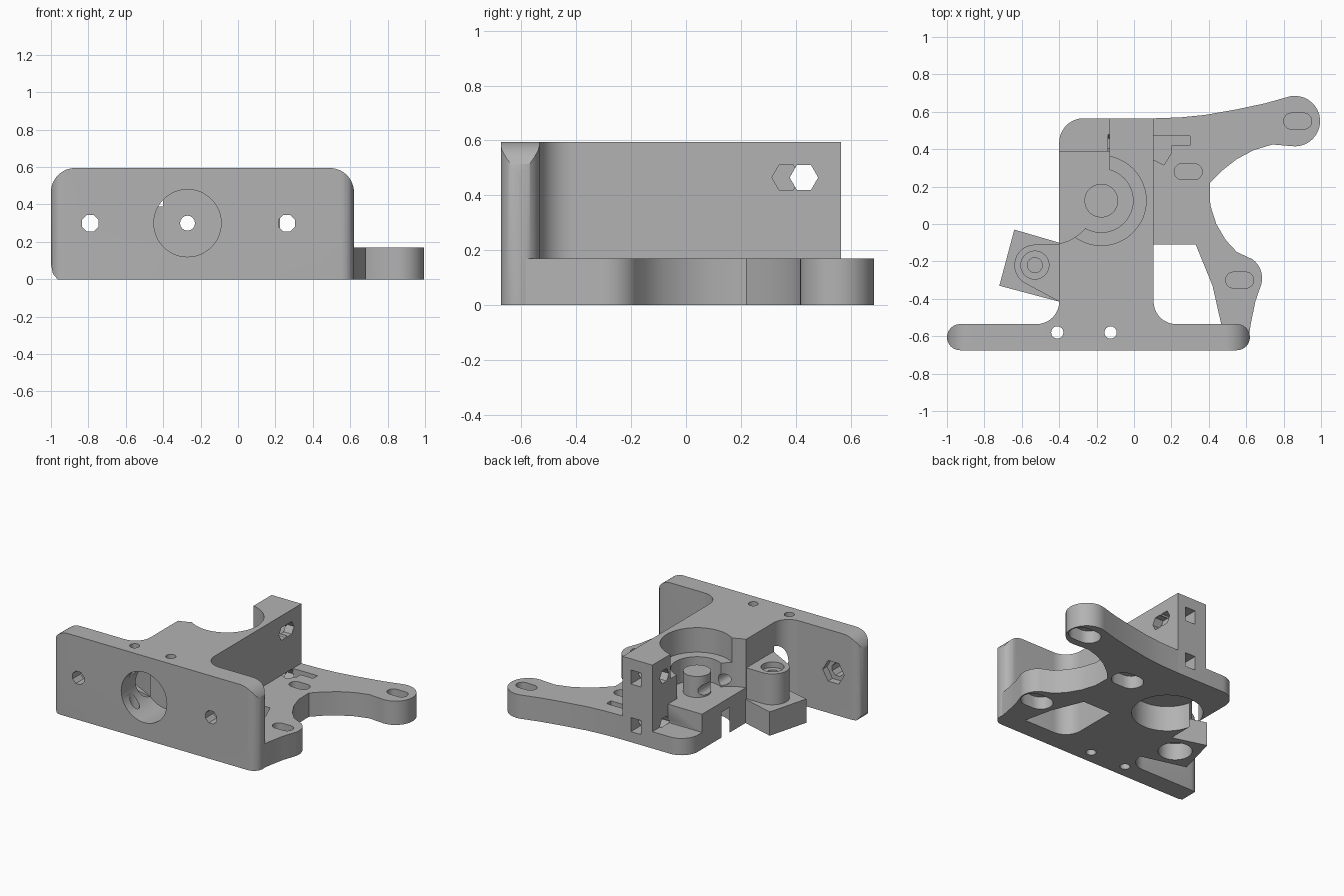
import bpy, bmesh
from math import cos, sin, radians, pi
from mathutils import Matrix

cube = bpy.data.objects.get("Cube")
if cube:
    bpy.data.objects.remove(cube, do_unlink=True)

H = 0.595      # full height
BASE = 0.17    # thickness of the low arms

grey = bpy.data.materials.new("plain_grey")
grey.use_nodes = True
grey.diffuse_color = (0.45, 0.45, 0.45, 1)
grey.node_tree.nodes["Principled BSDF"].inputs["Base Color"].default_value = (0.45, 0.45, 0.45, 1)


def arc(cx, cy, r, a0, a1, n=12):
    """Points on an arc, angles in degrees."""
    steps = [radians(a0 + (a1 - a0) * i / n) for i in range(n + 1)]
    return [(cx + r * cos(a), cy + r * sin(a)) for a in steps]


def prism(name, pts, lo, hi, axis="z"):
    """Extrude an outline along an axis; outlines for x are (y, z), for y are (x, z)."""
    place = {"x": lambda a, b, h: (h, a, b),
             "y": lambda a, b, h: (a, h, b),
             "z": lambda a, b, h: (a, b, h)}[axis]
    bm = bmesh.new()
    low = [bm.verts.new(place(a, b, lo)) for a, b in pts]
    high = [bm.verts.new(place(a, b, hi)) for a, b in pts]
    bm.faces.new(low)
    bm.faces.new(high)
    for i in range(len(pts)):
        j = (i + 1) % len(pts)
        bm.faces.new((low[i], low[j], high[j], high[i]))
    bmesh.ops.recalc_face_normals(bm, faces=bm.faces)
    mesh = bpy.data.meshes.new(name)
    bm.to_mesh(mesh)
    bm.free()
    mesh.materials.append(grey)
    ob = bpy.data.objects.new(name, mesh)
    bpy.context.collection.objects.link(ob)
    return ob


def disc(cx, cy, r, n=48, turn=0):
    return arc(cx, cy, r, turn, turn + 360 * (n - 1) / n, n - 1)


def rect(x0, x1, y0, y1):
    return [(x0, y0), (x1, y0), (x1, y1), (x0, y1)]


def slot(cx, cy, half, r):
    return arc(cx + half, cy, r, -90, 90) + arc(cx - half, cy, r, 90, 270)


def boolean(ob, tools, operation="DIFFERENCE"):
    bpy.context.view_layer.objects.active = ob
    for tool in tools:
        mod = ob.modifiers.new("cut", "BOOLEAN")
        mod.operation, mod.solver, mod.object = operation, "EXACT", tool
        bpy.ops.object.modifier_apply(modifier=mod.name)


def cutter(pts, lo, hi, axis="z"):
    ob = prism("cutter", pts, lo, hi, axis)
    ob.hide_render = True
    cutters.append(ob)
    return ob


cutters = []

# Front plate: rounded ends, rounded upper corners
plate = prism("front_plate",
              arc(0.55, -0.605, 0.07, -90, 90) + arc(-0.93, -0.605, 0.07, 90, 270), 0, H)
face = [(0.62, 0)] + arc(0.49, H - 0.13, 0.13, 0, 90) + arc(-0.87, H - 0.13, 0.13, 90, 180) \
    + [(-1, 0.08), (-0.99, 0.03), (-0.965, 0)]
boolean(plate, [cutter(face, -1, 0, "y")], "INTERSECT")

# Main body with fillets running into the plate
body = prism("main_body",
             arc(0.225, -0.415, 0.12, 270, 180) + [(0.105, 0.565)]
             + arc(-0.27, 0.435, 0.13, 90, 180) + arc(-0.52, -0.415, 0.12, 0, -90), 0, H)

# Low arms reaching out to the mounting ears
arms = prism("mounting_arms",
             [(0.105, 0.565), (0.25, 0.57), (0.38, 0.583), (0.55, 0.613), (0.7, 0.645)]
             + arc(0.86, 0.55, 0.135, 110, -100, 20)
             + [(0.74, 0.425), (0.64, 0.395), (0.55, 0.347), (0.47, 0.285), (0.405, 0.22),
                (0.408, 0.1), (0.44, 0.0), (0.49, -0.085), (0.55, -0.15)]
             + arc(0.56, -0.29, 0.125, 55, -15, 8)
             + [(0.65, -0.41), (0.625, -0.53), (0.615, -0.6), (0.465, -0.6), (0.465, -0.53),
                (0.42, -0.33), (0.33, -0.11), (0.105, -0.11)], 0, BASE)

# Hinge block and boss on the right side
hinge = prism("hinge_block", [(-0.4, -0.1), (-0.64, -0.03), (-0.72, -0.33), (-0.4, -0.415)], 0, BASE)
boss = prism("hinge_boss",
             [(-0.4, -0.11)] + arc(-0.53, -0.22, 0.11, 90, 240) + [(-0.4, -0.415)], BASE, 0.39)

# Gear chamber: open side, idler clearance, stepped pocket, bearing seat below
boolean(body, [
    cutter(rect(-0.6, -0.13, 0.39, 0.8), 0.12, 1),
    cutter(rect(-0.6, -0.13, 0.14, 0.41), 0.25, 1),
    cutter(disc(-0.45, 0.14, 0.25), 0.25, 1),
    cutter(disc(-0.175, 0.125, 0.24), 0.42, 1),
    cutter(disc(-0.175, 0.125, 0.17), 0.25, 1),
    cutter(disc(-0.175, 0.125, 0.23), -1, 0.18),
])
post = prism("gear_post", disc(-0.175, 0.125, 0.09), 0.25, 0.4)

# Large front bore and the small feed hole behind it
bore = cutter(disc(-0.27, 0.3, 0.18), -1, -0.42, "y")
feed = cutter(disc(-0.27, 0.3, 0.04, 16), -1, 1, "y")
boolean(body, [bore, feed])
boolean(plate, [bore])
boolean(post, [feed])

# Plate screws with hexagonal nut seats behind, and two upright pins
for x in (-0.79, 0.26):
    boolean(plate, [cutter(disc(x, 0.3, 0.048, 8, 22.5), -1, 0, "y"),
                    cutter(disc(x, 0.3, 0.085, 6), -0.585, 0, "y")])
boolean(plate, [cutter(disc(x, -0.58, 0.033, 16), -1, 1) for x in (-0.41, -0.125)])

# Tower: cross screws with hexagonal seats, and square nut slots from the back
for z in (0.465, 0.125):
    boolean(body, [cutter(disc(0.43, z, 0.052, 6), -0.14, 1, "x"),
                   cutter(disc(0.365, z, 0.052, 6), 0.04, 1, "x"),
                   cutter(rect(-0.04, 0.04, z - 0.05, z + 0.05), 0.4, 1, "y")])

# Ear slots: shallow above, wider pocket below
for x, y in ((0.875, 0.55), (0.29, 0.28), (0.565, -0.3)):
    boolean(arms, [cutter(slot(x, y, 0.032, 0.043), 0.1, 1),
                   cutter(slot(x, y, 0.032, 0.08), -1, 0.09)])

# Screw channel in the arm beside the tower
boolean(arms, [cutter(rect(0.1, 0.3, 0.42, 0.47), 0.08, 1),
               cutter([(0.1, 0.345), (0.16, 0.315), (0.2, 0.38), (0.2, 0.43), (0.1, 0.43)], 0.08, 1)])

# Hinge screw: countersunk ring above, round seat below
boolean(boss, [cutter(disc(-0.53, -0.22, 0.075), 0.35, 1),
               cutter(disc(-0.53, -0.22, 0.04, 24), 0.25, 1)])
boolean(hinge, [cutter(disc(-0.53, -0.22, 0.11), -1, 0.12)])

for ob in cutters:
    bpy.data.objects.remove(ob, do_unlink=True)

# Smooth the round walls, keep the edges sharp
for ob in (plate, body, arms, hinge, boss, post):
    bpy.ops.object.select_all(action="DESELECT")
    ob.select_set(True)
    bpy.context.view_layer.objects.active = ob
    bpy.ops.object.shade_smooth_by_angle(angle=radians(30))
